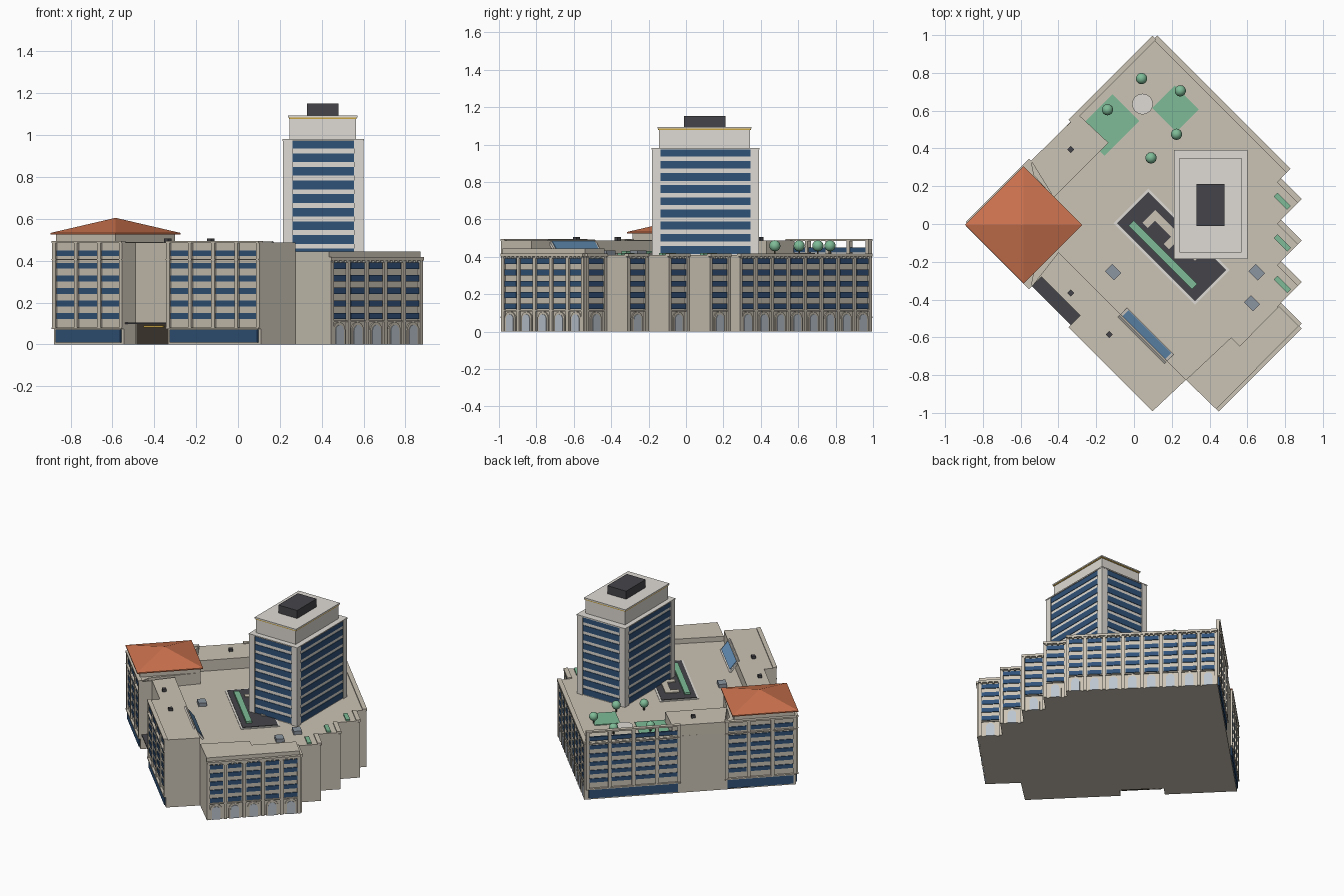
import bpy, bmesh, math
from mathutils import Matrix, Vector

if "Cube" in bpy.data.objects:
    bpy.data.objects.remove(bpy.data.objects["Cube"])

COL = {'wall': (.60, .55, .46), 'pale': (.74, .71, .66), 'glass': (.03, .085, .19),
       'arch_glass': (.50, .56, .62), 'tile': (.60, .17, .075), 'green': (.21, .50, .31),
       'dark': (.06, .06, .068), 'gold': (.60, .38, .06), 'door': (.05, .042, .03),
       'vent': (.26, .30, .35), 'pool': (.13, .28, .48)}
MATS, PARTS = {}, {}
for k, c in COL.items():
    MATS[k] = bpy.data.materials.new(k)
    MATS[k].diffuse_color = (*c, 1)
I = Matrix.Identity(4)


def bm_for(name, mat):
    return PARTS.setdefault((name, mat), bmesh.new())


def box(name, mat, x0, x1, y0, y1, z0, z1, M=I):
    T = Matrix.Translation(((x0 + x1) / 2, (y0 + y1) / 2, (z0 + z1) / 2))
    S = Matrix.Diagonal((x1 - x0, y1 - y0, z1 - z0, 1))
    bmesh.ops.create_cube(bm_for(name, mat), size=1, matrix=M @ T @ S)


def prism(name, mat, pts, z0, z1, M=I):
    bm = bm_for(name, mat)
    f = bm.faces.new([bm.verts.new(M @ Vector((x, y, z0))) for x, y in pts])
    r = bmesh.ops.extrude_face_region(bm, geom=[f], use_keep_orig=True)
    vs = [v for v in r['geom'] if isinstance(v, bmesh.types.BMVert)]
    bmesh.ops.translate(bm, verts=vs, vec=M.to_3x3() @ Vector((0, 0, z1 - z0)))


def frame(p, q):
    # local x runs along the wall, local -y points outward
    d = (Vector(q) - Vector(p)).normalized()
    return Matrix(((d.x, -d.y, 0, p[0]), (d.y, d.x, 0, p[1]), (0, 0, 1, 0), (0, 0, 0, 1))), \
        (Vector(q) - Vector(p)).length


def turned(x, y, a=-45):
    return Matrix.Translation((x, y, 0)) @ Matrix.Rotation(math.radians(a), 4, 'Z')


def diamond(cx, cy, r):
    return [(cx - r, cy), (cx, cy - r), (cx + r, cy), (cx, cy + r)]


# stepped main block
OUT = [(-.88, 0), (-.545, -.335), (-.49, -.28), (-.285, -.485), (-.335, -.535), (.11, -.98),
       (.275, -.825), (.435, -.98)]
STEPS = [(.875, y) for y in (-.54, -.32, -.10, .12)]
for x, y in STEPS:
    OUT += [(x, y), (x - .11, y + .11)]
OUT += [(.815, .28), (.11, .985)]
prism('main_block', 'wall', OUT, 0, .41)

# raised strips and corner block
prism('front_upper_storey', 'wall', OUT[1:7] + [(-.40, -.15)], .405, .488)
prism('back_upper_storey', 'wall', [(-.135, .43), (-.295, .58), (-.545, .335), (-.425, .14)], .405, .488)
prism('corner_block', 'wall', [(-.88, 0), (-.545, -.335), (-.53, -.26), (-.30, 0), (-.53, .26), (-.545, .335)],
      .405, .49)
prism('right_wing_attic', 'wall', [(.275, -.825), (.435, -.98), (.872, -.54), (.768, -.435), (.56, -.645),
                                   (.515, -.60)], .405, .445)

# hipped tile roof on the corner block
prism('corner_attic', 'wall', diamond(-.585, 0, .285), .48, .53)
prism('corner_roof_eave', 'tile', diamond(-.585, -.005, .31), .525, .533)
bmesh.ops.create_cone(bm_for('corner_roof', 'tile'), segments=4, radius1=.31, radius2=0, depth=.072,
                      matrix=Matrix.Translation((-.585, -.005, .569)))


# office facade: pilasters, ribbon windows, glass base
def office(p, q, n):
    M, L = frame(p, q)
    w = L / n
    for i in range(n + 1):
        c = min(max(i * w, .011), L - .011)
        box('office_pilasters', 'wall', c - .011, c + .011, -.012, .012, .075, .49, M)
    for i in range(n):
        for k in range(6):
            z = .436 - .06 * k
            box('office_windows', 'glass', i * w + .013, i * w + w - .013, -.005, .008, z - .014, z + .014, M)
    box('office_base_glass', 'glass', .018, L - .018, -.008, .01, .01, .072, M)
    for z, h in ((.074, .008), (.404, .004), (.484, .011)):
        box('office_ledges', 'wall', 0, L, -.016, .012, z, z + h, M)


office(OUT[0], OUT[1], 3)
office(OUT[4], OUT[5], 4)
office((.11, .985), (-.335, .54), 4)
office((-.545, .335), OUT[0], 3)


def arch(w, h, n=10):
    r = w / 2
    return [(-r, 0), (r, 0)] + [(r * math.cos(math.pi * i / n), h - r + r * math.sin(math.pi * i / n))
                                for i in range(n + 1)]


# arcade facade: arches at the ground, windows above, corbelled cornice
def arcade(p, q, n):
    M, L = frame(p, q)
    w = L / n
    for i in range(n + 1):
        c = min(max(i * w, .01), L - .01)
        box('arcade_pilasters', 'wall', c - .01, c + .01, -.012, .01, 0, .40, M)
    for i in range(n):
        A = M @ Matrix.Translation(((i + .5) * w, 0, 0)) @ Matrix.Rotation(math.pi / 2, 4, 'X')
        prism('arch_surrounds', 'wall', arch(.08, .107), -.004, .008, A)
        prism('arch_glazing', 'arch_glass', arch(.056, .093), -.002, .011, A)
        for k in range(5):
            z = .376 - .06 * k
            box('arcade_windows', 'glass', i * w + .017, i * w + w - .017, -.006, .008, z - .015, z + .015, M)
        for j in range(4):
            c = (i + (j + .5) / 4) * w
            box('cornice_corbels', 'wall', c - .006, c + .006, -.016, .004, .392, .403, M)
    box('arcade_cornice', 'wall', 0, L, -.018, .012, .402, .418, M)
    box('arcade_string_course', 'wall', 0, L, -.010, .01, .108, .115, M)


arcade(OUT[7], STEPS[0], 5)
for x, y in STEPS:
    arcade((x, y), (x - .11, y + .11), 1)
    if y > -.5:
        box('step_planters', 'green', -.05, .05, -.014, .014, .405, .42, turned(x - .09, y))
arcade((.815, .28), (.11, .985), 8)

# entrance
M, L = frame(OUT[2], OUT[3])
box('entrance_doors', 'door', .014, L - .01, -.008, .01, 0, .098, M)
box('entrance_canopy', 'dark', -.02, L, -.07, .01, .098, .105, M)
box('entrance_sign_band', 'gold', .07, .20, -.014, 0, .08, .09, M)

# high-rise
box('tower_core', 'pale', .223, .592, -.172, .382, .40, .975)
for k in range(9):
    z = .957 - .065 * k
    box('tower_windows', 'glass', .26, .555, -.176, .386, z - .021, z + .021)
    box('tower_windows', 'glass', .219, .596, -.14, .345, z - .021, z + .021)
for x in (.215, .555):
    for y in (-.182, .345):
        box('tower_corner_piers', 'pale', x, x + .045, y, y + .045, .40, .975)
box('tower_shoulder', 'pale', .213, .602, -.184, .392, .973, .981)
box('tower_crown', 'pale', .247, .563, -.145, .343, .98, 1.08)
box('tower_gold_line', 'gold', .243, .567, -.149, .347, 1.078, 1.085)
box('tower_top_slab', 'pale', .24, .57, -.152, .35, 1.085, 1.094)
box('tower_plant_room', 'dark', .33, .48, -.01, .212, 1.09, 1.152)

# sunken-look roof court
M = turned(.20, -.12)
box('court_border', 'pale', -.305, .305, -.13, .13, .40, .414, M)
box('court_floor', 'dark', -.292, .292, -.117, .117, .40, .418, M)
box('court_hedge', 'green', -.24, .235, -.083, -.045, .40, .432, M)
box('court_paving', 'wall', -.20, .14, .035, .075, .40, .424, M)
box('court_paving', 'wall', -.20, -.16, -.02, .036, .40, .424, M)
box('court_paving', 'wall', -.04, .0, -.02, .036, .40, .424, M)

# sloped skylight against the front upper storey
M = turned(.06, -.595) @ Matrix.Translation((0, .005, .452)) @ Matrix.Rotation(math.radians(-52), 4, 'X')
box('skylight_frame', 'pale', -.175, .175, -.05, .05, -.008, .004, M)
box('skylight_glass', 'pool', -.16, .16, -.038, .038, 0, .008, M)

# roof garden
box('garden_lawn', 'green', -.13, .13, -.10, .10, .40, .416, turned(-.135, .525, 45))
box('garden_lawn', 'green', -.09, .09, -.085, .085, .40, .416, turned(.22, .61))
bmesh.ops.create_cone(bm_for('garden_patio', 'pale'), cap_ends=True, segments=24, radius1=.055, radius2=.055,
                      depth=.02, matrix=Matrix.Translation((.045, .635, .41)))
for x, y in ((.04, .77), (.245, .705), (-.14, .605), (.225, .475), (.09, .35)):
    bmesh.ops.create_uvsphere(bm_for('tree_crowns', 'green'), u_segments=14, v_segments=8, radius=.03,
                              matrix=Matrix.Translation((x, y, .459)))
    box('tree_trunks', 'door', x - .004, x + .004, y - .004, y + .004, .405, .44)

# rooftop units
for x, y in ((-.11, -.255), (.65, -.255), (.625, -.42)):
    box('roof_units', 'vent', -.034, .034, -.027, .027, .40, .435, turned(x, y))
for x, y in ((-.335, .395), (-.335, -.365), (-.13, -.585)):
    box('small_vents', 'dark', -.013, .013, -.013, .013, .48, .507, turned(x, y))

# turn every collected part into an object
for (name, mat), bm in PARTS.items():
    bmesh.ops.recalc_face_normals(bm, faces=bm.faces)
    if name == 'tree_crowns':
        for f in bm.faces:
            f.smooth = True
    me = bpy.data.meshes.new(name)
    bm.to_mesh(me)
    bm.free()
    me.materials.append(MATS[mat])
    bpy.context.collection.objects.link(bpy.data.objects.new(name, me))

for m in bpy.data.materials:
    if m.users and not m.is_grease_pencil:
        m.use_nodes = True
        m.node_tree.nodes["Principled BSDF"].inputs["Base Color"].default_value = m.diffuse_color
